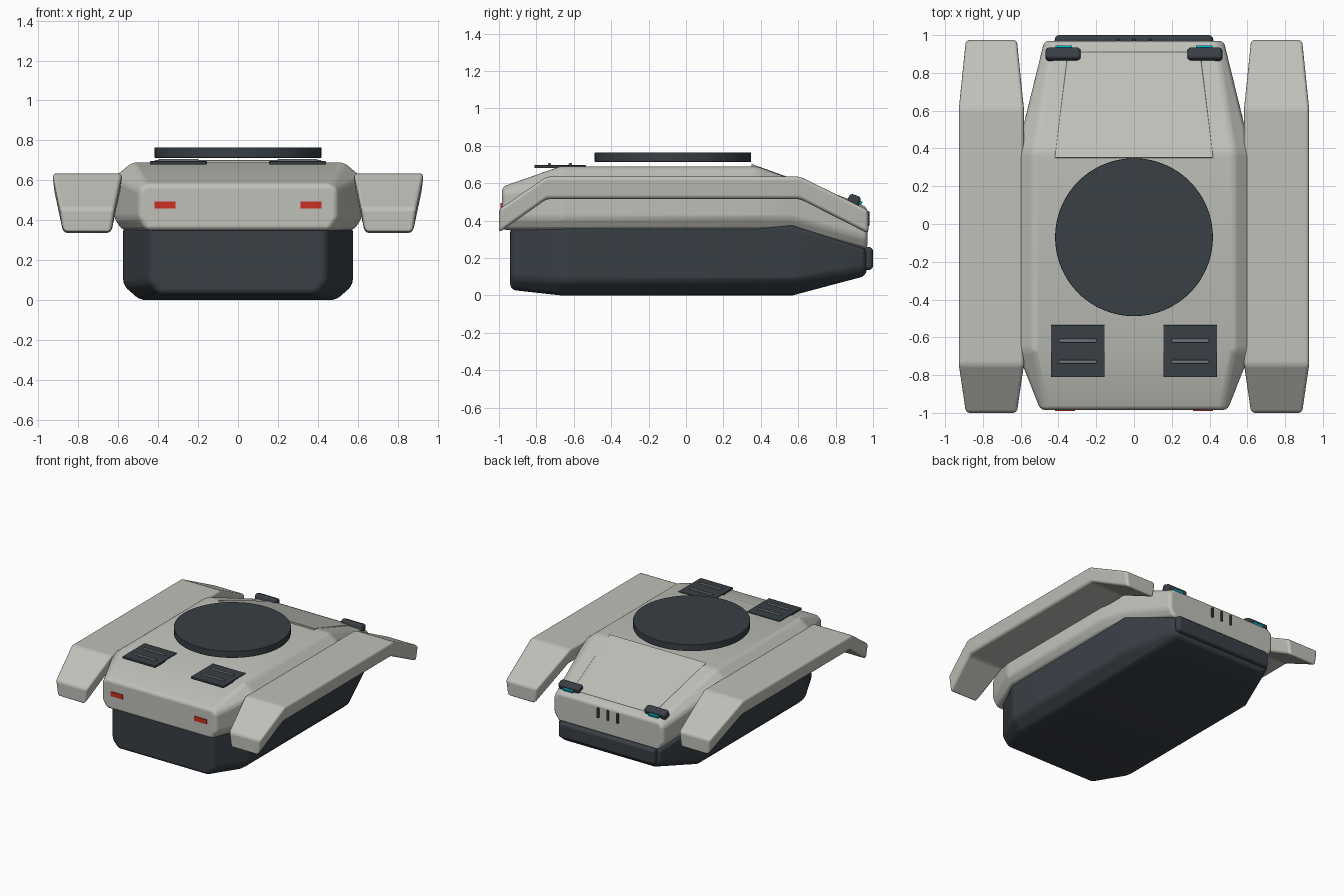
import bpy, bmesh, math
from mathutils import Matrix

if "Cube" in bpy.data.objects:
    bpy.data.objects.remove(bpy.data.objects["Cube"])


def material(name, rgb):
    m = bpy.data.materials.new(name)
    m.diffuse_color = (*rgb, 1)
    m.use_nodes = True
    m.node_tree.nodes["Principled BSDF"].inputs["Base Color"].default_value = m.diffuse_color
    return m


LIGHT = material("light_grey", (0.53, 0.53, 0.49))
DARK = material("dark_slate", (0.04, 0.05, 0.06))
STEEL = material("steel", (0.16, 0.18, 0.2))
RED = material("red", (0.6, 0.03, 0.015))
TEAL = material("teal", (0.0, 0.5, 0.6))


def finish(name, bm, mat, bevel, segments=3, angle=20):
    bmesh.ops.recalc_face_normals(bm, faces=bm.faces)
    me = bpy.data.meshes.new(name)
    bm.to_mesh(me)
    bm.free()
    me.materials.append(mat)
    ob = bpy.data.objects.new(name, me)
    bpy.context.collection.objects.link(ob)
    if bevel:
        for p in me.polygons:
            p.use_smooth = True
        b = ob.modifiers.new("Bevel", 'BEVEL')
        b.width, b.segments = bevel, segments
        b.limit_method, b.angle_limit = 'ANGLE', math.radians(angle)
        b.harden_normals = True
    return ob


def loft(name, sections, mat, bevel, cx=0):
    """Skin mirrored half-sections [(y, [(half_x, z), ...bottom to top])] along y."""
    bm = bmesh.new()
    rings = []
    for y, half in sections:
        pts = half + [(-x, z) for x, z in reversed(half)]
        rings.append([bm.verts.new((cx + x, y, z)) for x, z in pts])
    n = len(rings[0])
    for a, b in zip(rings, rings[1:]):
        for i in range(n):
            j = (i + 1) % n
            bm.faces.new((a[i], a[j], b[j], b[i]))
    bm.faces.new(rings[0])
    bm.faces.new(rings[-1])
    return finish(name, bm, mat, bevel)


def box(name, center, size, mat, bevel=0.0, tilt=0.0):
    bm = bmesh.new()
    bmesh.ops.create_cube(bm, size=1)
    bm.transform(Matrix.Diagonal((*size, 1)))
    ob = finish(name, bm, mat, bevel)
    ob.location = center
    ob.rotation_euler.x = tilt
    return ob


# Upper hull shell: (y, half width, bottom z, top z)
def shell(w, lo, hi, rim, drop):
    return [(w - 0.04, lo), (w, lo + 0.06), (w, hi - drop), (w - rim, hi)]


loft("upper_hull", [
    (-0.985, shell(0.495, 0.35, 0.58, 0.03, 0.03)),
    (-0.67, shell(0.62, 0.35, 0.69, 0.09, 0.075)),
    (0.38, shell(0.62, 0.35, 0.69, 0.09, 0.075)),
    (0.57, shell(0.573, 0.35, 0.62, 0.075, 0.065)),
    (0.97, shell(0.475, 0.245, 0.472, 0.04, 0.035)),
], LIGHT, 0.025)

# Lower hull tub
loft("lower_hull", [
    (-0.94, [(0.39, 0.03), (0.44, 0.09), (0.44, 0.37)]),
    (-0.67, [(0.49, 0.0), (0.575, 0.075), (0.575, 0.37)]),
    (0.57, [(0.49, 0.0), (0.575, 0.075), (0.575, 0.375)]),
    (0.965, [(0.40, 0.105), (0.44, 0.14), (0.44, 0.25)]),
], DARK, 0.03)

# Sloping plate at the rear of the deck
loft("sloped_panel", [
    (0.35, [(0.42, 0.66), (0.42, 0.703)]),
    (0.91, [(0.35, 0.45), (0.35, 0.501)]),
], LIGHT, 0.006)

# Turret ring disc
bm = bmesh.new()
bmesh.ops.create_cone(bm, cap_ends=True, segments=64, radius1=0.418, radius2=0.418, depth=0.052)
ring = finish("turret_ring", bm, DARK, 0.003, 2, 40)
ring.location = (0, -0.07, 0.739)

# Bumper and cooling slits
box("bumper", (0, 0.97, 0.197), (0.84, 0.06, 0.125), DARK, 0.024)
for i in (-1, 0, 1):
    box("cooling_slit", (i * 0.085, 0.97, 0.41), (0.02, 0.022, 0.08), DARK, 0.006)

for side, s in (("left", -1), ("right", 1)):
    # Side fenders
    loft(side + "_fender", [
        (-1.0, [(0.12, 0.335), (0.138, 0.46)]),
        (-0.745, [(0.16, 0.515), (0.175, 0.635)]),
        (0.61, [(0.16, 0.515), (0.175, 0.635)]),
        (0.975, [(0.12, 0.33), (0.138, 0.455)]),
    ], LIGHT, 0.02, cx=s * 0.755)
    # Lamp pods with glowing lens
    box(side + "_lamp_pod", (s * 0.375, 0.898, 0.507), (0.185, 0.066, 0.06), DARK, 0.018, -0.35)
    box(side + "_lamp_lens", (s * 0.372, 0.93, 0.493), (0.085, 0.022, 0.025), TEAL, 0, -0.35)
    # Marker lights
    box(side + "_marker_light", (s * 0.365, -0.984, 0.477), (0.105, 0.014, 0.036), RED)
    # Hatches with grab bars
    box(side + "_hatch", (s * 0.298, -0.673, 0.688), (0.285, 0.276, 0.016), DARK, 0.003)
    for y in (-0.618, -0.73):
        box(side + "_hatch_bar", (s * 0.298, y, 0.699), (0.2, 0.018, 0.016), STEEL, 0.006)
